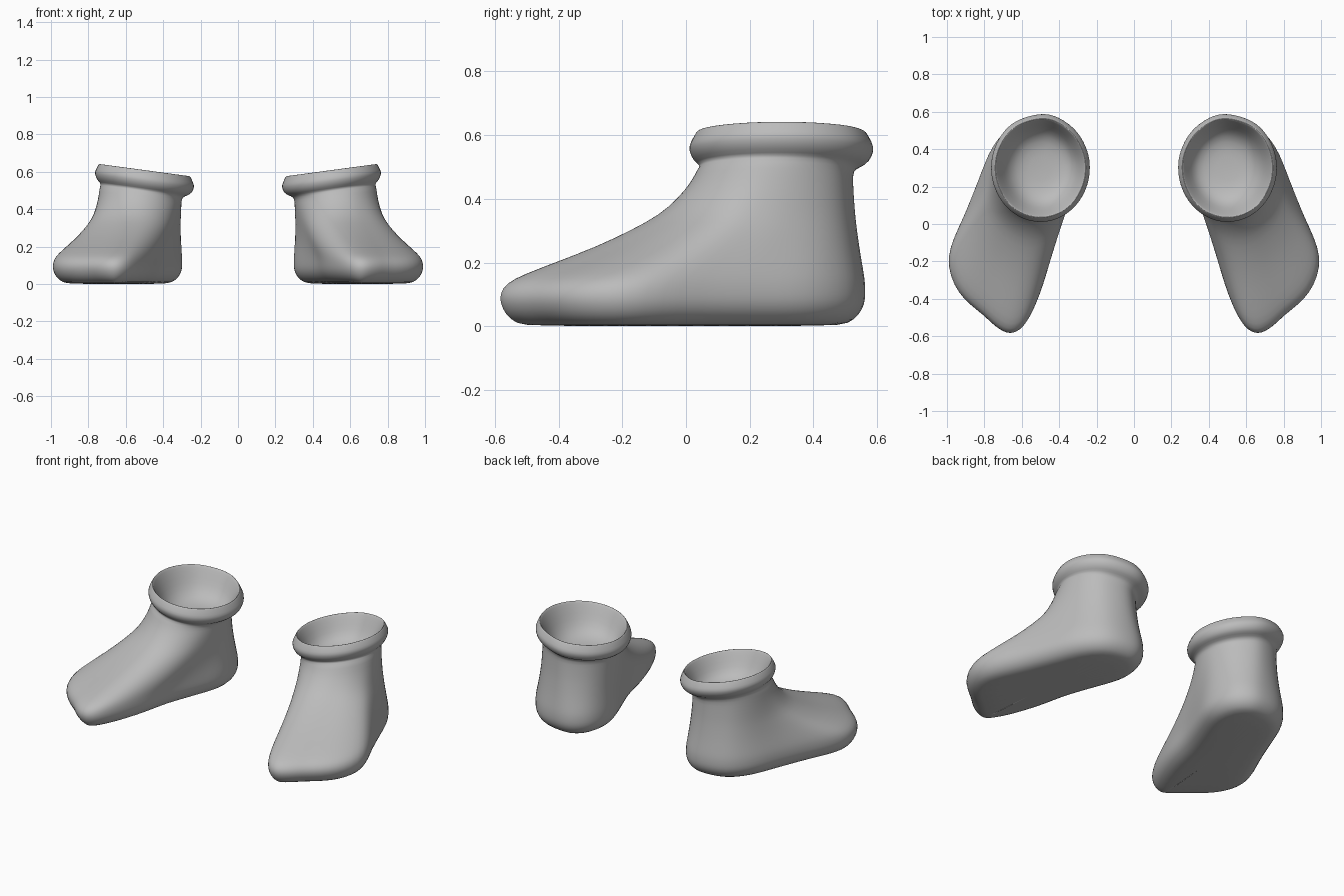
import bpy, bmesh, math
from mathutils import Vector

cube = bpy.data.objects.get("Cube")
if cube:
    bpy.data.objects.remove(cube)

grey = bpy.data.materials.new("plain grey")
grey.use_nodes = True
grey.diffuse_color = (0.5, 0.5, 0.5, 1)
grey.node_tree.nodes["Principled BSDF"].inputs["Base Color"].default_value = (0.5, 0.5, 0.5, 1)

# Foot outline in plan, with the matching angle (degrees) on the ankle ellipse
FOOT = [(0.50, 0.565, 90), (0.65, 0.53, 60), (0.76, 0.41, 38), (0.83, 0.24, 18),
        (0.91, 0.04, 0), (1.0, -0.18, -18), (0.94, -0.37, -38), (0.81, -0.485, -56),
        (0.74, -0.55, -72), (0.665, -0.588, -88), (0.59, -0.55, -104), (0.52, -0.42, -122),
        (0.46, -0.24, -142), (0.42, -0.06, -162), (0.35, 0.13, -180), (0.295, 0.30, -198),
        (0.32, 0.46, -222), (0.40, 0.545, -248)]
# Height, blend from foot to ankle, inward offset
BODY = [(0.0, 0, 0.1), (0.008, 0, 0.055), (0.035, 0, 0.02), (0.07, 0, 0.003), (0.1, 0, 0),
        (0.135, 0.03, 0), (0.165, 0.13, 0), (0.2, 0.28, 0), (0.25, 0.49, 0), (0.3, 0.66, 0),
        (0.35, 0.81, 0), (0.4, 0.9, 0), (0.45, 0.97, 0), (0.49, 1, 0)]
# Height and scale of the rolled collar, its rim and the hollow inside
COLLAR = [(0.505, 0.87), (0.52, 0.96), (0.555, 1.01), (0.575, 0.99), (0.606, 0.93), (0.611, 0.915),
          (0.605, 0.895), (0.55, 0.79), (0.49, 0.68), (0.45, 0.5), (0.44, 0.2)]


def smooth_loop(points):
    """Closed Catmull-Rom loop with one extra point per span."""
    n, out = len(points), []
    for i in range(n):
        a, b, c, d = (points[(i + k) % n] for k in (-1, 0, 1, 2))
        out += [b, (9 * (b + c) - a - d) / 16]
    return out


def ellipse(cx, cy, rx, ry):
    return smooth_loop([Vector((cx + rx * math.cos(math.radians(a)),
                                cy + ry * math.sin(math.radians(a)))) for _, _, a in FOOT])


def inset(loop, dist):
    """Move a clockwise loop inward along its normals."""
    out = []
    for i, p in enumerate(loop):
        t = (loop[(i + 1) % len(loop)] - loop[i - 1]).normalized()
        out.append(p + Vector((t.y, -t.x)) * dist)
    return out


def build_boot(name, side):
    foot = smooth_loop([Vector((x, y)) for x, y, _ in FOOT])
    ankle = ellipse(0.52, 0.28, 0.22, 0.245)
    rings = [(z, inset([f.lerp(a, t) for f, a in zip(foot, ankle)], d)) for z, t, d in BODY]
    rings += [(z, ellipse(0.5, 0.3, 0.265 * s, 0.29 * s)) for z, s in COLLAR]

    bm = bmesh.new()
    loops = []
    for z, ring in rings:
        tilt = 0.135 * min(max((z - 0.38) / 0.11, 0), 1)  # collar leans inward
        loops.append([bm.verts.new((side * p.x, p.y, z + tilt * (p.x - 0.5))) for p in ring])
    for low, high in zip(loops, loops[1:]):
        for i in range(len(low)):
            j = (i + 1) % len(low)
            bm.faces.new((low[i], low[j], high[j], high[i]))
    bm.faces.new(loops[0])   # sole
    bm.faces.new(loops[-1])  # floor of the hollow
    bmesh.ops.recalc_face_normals(bm, faces=bm.faces)
    for face in bm.faces:
        face.smooth = True

    mesh = bpy.data.meshes.new(name)
    bm.to_mesh(mesh)
    bm.free()
    mesh.materials.append(grey)
    boot = bpy.data.objects.new(name, mesh)
    bpy.context.collection.objects.link(boot)
    boot.modifiers.new("rounding", "SUBSURF").levels = 1
    boot.modifiers["rounding"].render_levels = 1


build_boot("left_boot", 1)
build_boot("right_boot", -1)
